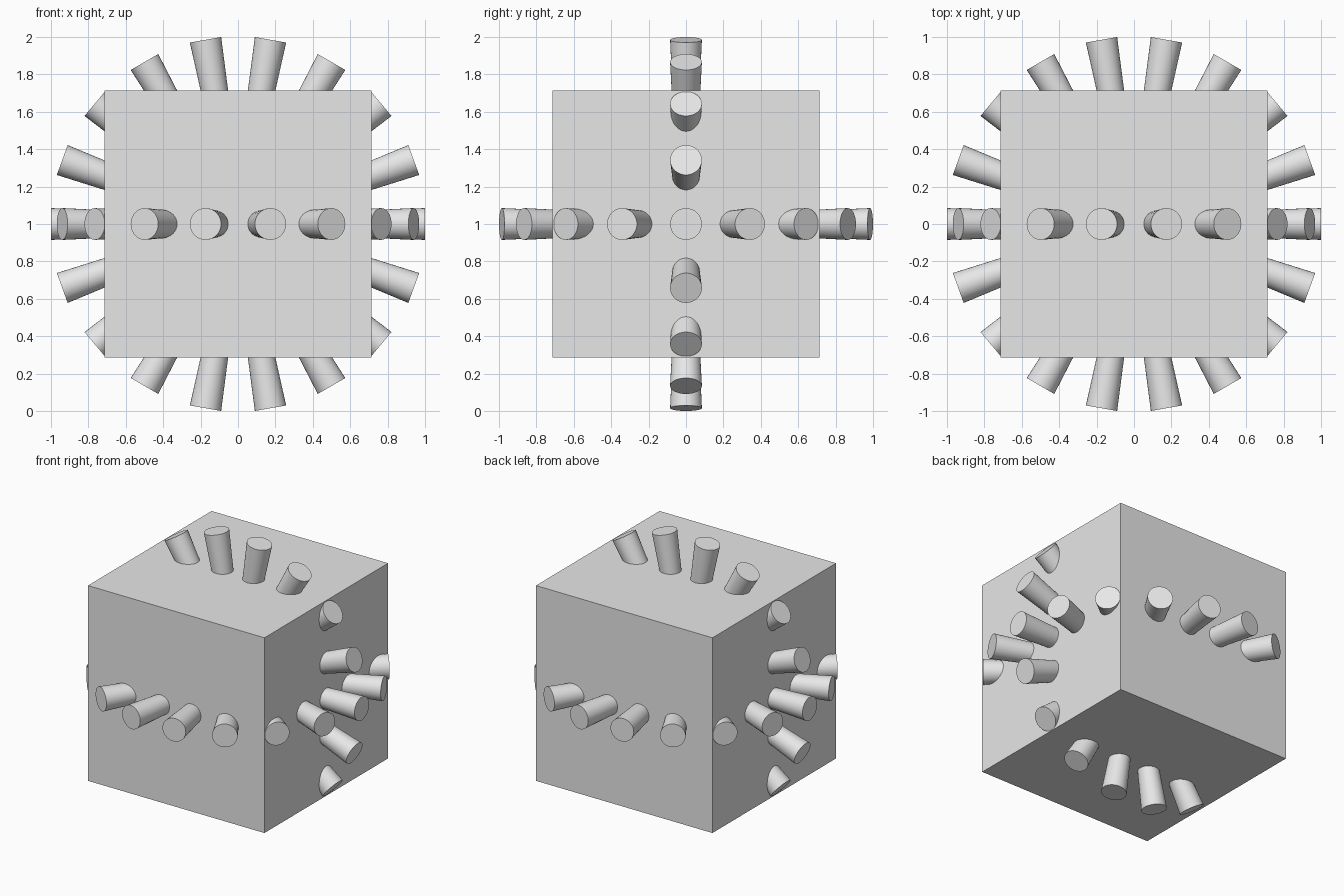
import bpy
import math
from mathutils import Matrix

# Remove the default cube
old = bpy.data.objects.get("Cube")
if old:
    bpy.data.objects.remove(old, do_unlink=True)

# Single grey material
GREY = (0.8, 0.8, 0.8, 1.0)
grey = bpy.data.materials.new("light grey")
grey.use_nodes = True
grey.diffuse_color = GREY
grey.node_tree.nodes["Principled BSDF"].inputs["Base Color"].default_value = GREY

CENTRE = Matrix.Translation((0, 0, 1))
SPOKES = 18          # per ring, starting on the x axis
LENGTH = 1.0
ROOT_R, TIP_R = 0.04, 0.085

# Central block
bpy.ops.mesh.primitive_cube_add(size=1.426, location=(0, 0, 1))
block = bpy.context.object
block.name = "block"
block.data.materials.append(grey)

# Flared spoke mesh: starts at the block's centre and points along +x
bpy.ops.mesh.primitive_cone_add(vertices=32, radius1=ROOT_R, radius2=TIP_R, depth=LENGTH)
spoke = bpy.context.object
bpy.ops.object.shade_smooth_by_angle(angle=math.radians(40))
spoke.data.transform(Matrix.Rotation(math.pi / 2, 4, 'Y')
                     @ Matrix.Translation((0, 0, LENGTH / 2)))
spoke.data.materials.append(grey)


def ring(name, axis, skip=()):
    """Place copies of the spoke around one axis."""
    for i in range(SPOKES):
        if i in skip:
            continue
        copy = bpy.data.objects.new(f"{name}_spoke_{i + 1}", spoke.data)
        bpy.context.collection.objects.link(copy)
        copy.matrix_world = CENTRE @ Matrix.Rotation(2 * math.pi * i / SPOKES, 4, axis)


# Upright and level rings share the two spokes on the x axis
ring("upright", 'Y')
ring("level", 'Z', skip=(0, SPOKES // 2))
bpy.data.objects.remove(spoke, do_unlink=True)
